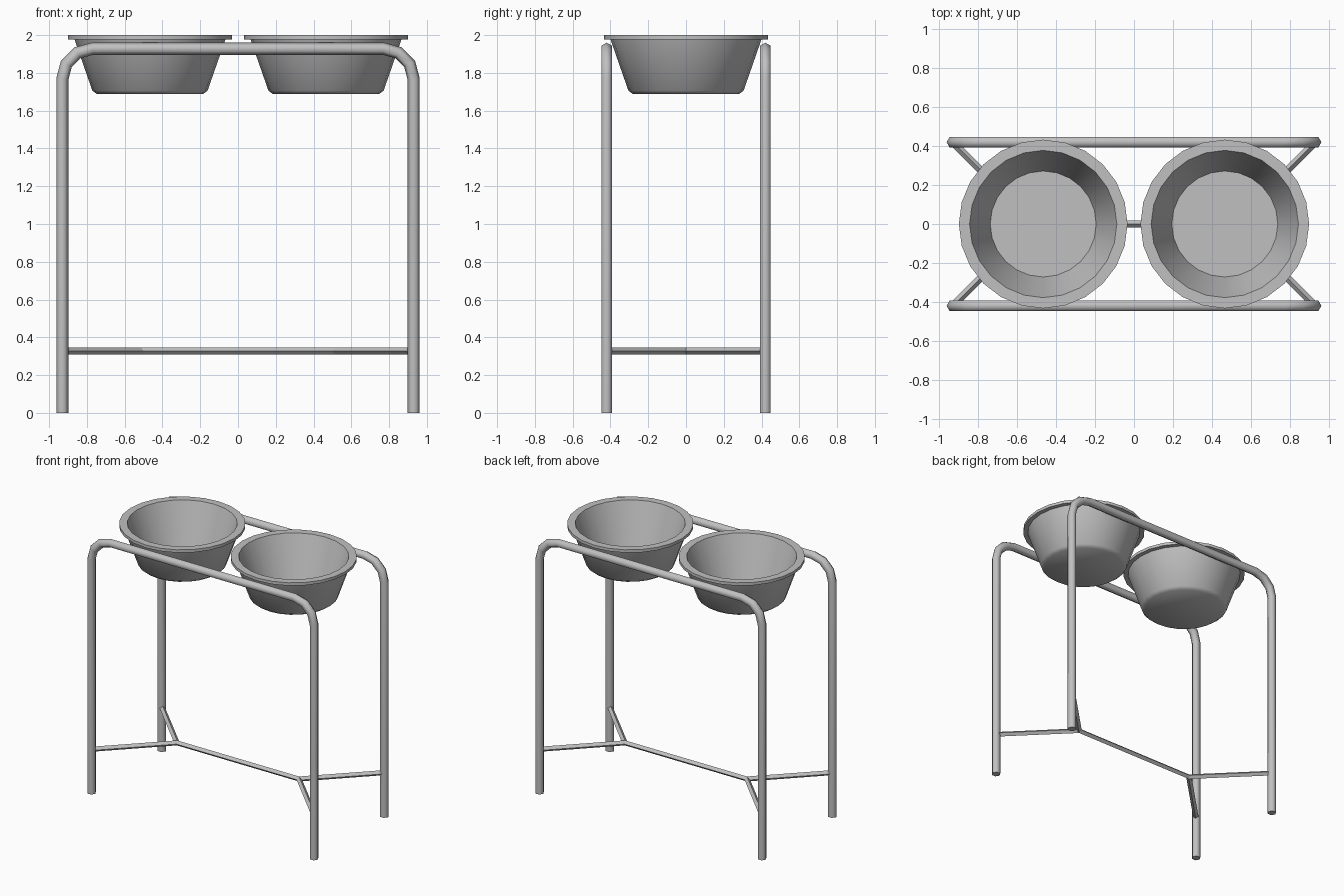
import bpy
import bmesh
import math
from mathutils import Vector

if "Cube" in bpy.data.objects:
    bpy.data.objects.remove(bpy.data.objects["Cube"])

# One grey metal for the whole stand
metal = bpy.data.materials.new("grey metal")
metal.use_nodes = True
grey = (0.53, 0.53, 0.53, 1)
metal.diffuse_color = grey
metal.node_tree.nodes["Principled BSDF"].inputs["Base Color"].default_value = grey


def finish(name, bm, angle):
    """Turn a bmesh into a shaded object with the metal material."""
    bmesh.ops.recalc_face_normals(bm, faces=bm.faces)
    mesh = bpy.data.meshes.new(name)
    bm.to_mesh(mesh)
    bm.free()
    mesh.materials.append(metal)
    obj = bpy.data.objects.new(name, mesh)
    bpy.context.collection.objects.link(obj)
    bpy.ops.object.select_all(action="DESELECT")
    obj.select_set(True)
    bpy.context.view_layer.objects.active = obj
    bpy.ops.object.shade_smooth_by_angle(angle=math.radians(angle))
    return obj


def skin(bm, rings):
    """Bridge successive closed rings of vertices."""
    for a, b in zip(rings, rings[1:]):
        n = len(a)
        for i in range(n):
            j = (i + 1) % n
            bm.faces.new((a[i], a[j], b[j], b[i]))


def tube(name, path, radius, sides, up, angle):
    """Sweep a polygon along a flat path with mitred corners; up is the path plane's normal."""
    bm = bmesh.new()
    path = [Vector(p) for p in path]
    up = Vector(up)
    rings = []
    for i, p in enumerate(path):
        before = (p - path[i - 1]).normalized() if i else None
        after = (path[i + 1] - p).normalized() if i < len(path) - 1 else None
        before, after = before or after, after or before
        side = (before + after).normalized().cross(up)
        side /= side.dot(before.cross(up))
        ring = []
        for k in range(sides):
            a = math.tau * k / sides
            ring.append(bm.verts.new(p + radius * (math.cos(a) * side + math.sin(a) * up)))
        rings.append(ring)
    skin(bm, rings)
    bm.faces.new(rings[0])
    bm.faces.new(rings[-1])
    return finish(name, bm, angle)


def bowl(name, x, profile, sides=24):
    """Lathe an open profile about a vertical axis and close both floors."""
    bm = bmesh.new()
    rings = []
    for r, z in profile:
        angles = [math.tau * k / sides for k in range(sides)]
        rings.append([bm.verts.new((x + r * math.cos(a), r * math.sin(a), z)) for a in angles])
    skin(bm, rings)
    bm.faces.new(rings[0])
    bm.faces.new(rings[-1])
    return finish(name, bm, 45)


# Bent leg frames, front and back
LEG_X, LEG_Y, TOP, BEND = 0.93, 0.42, 1.928, 0.16
arc = [math.radians(a) for a in (0, 30, 60, 90)]
half = [(LEG_X, 0)] + [(LEG_X - BEND + BEND * math.cos(a), TOP - BEND + BEND * math.sin(a)) for a in arc]
outline = half + [(-x, z) for x, z in reversed(half)]
for label, y in (("front", -LEG_Y), ("back", LEG_Y)):
    tube(label + "_leg_frame", [(x, y, z) for x, z in outline], 0.032, 6, (0, 1, 0), 65)

# Lower brace: a centre bar with a fork to the legs at each end
BRACE_Z, FORK_X = 0.328, 0.51
tube("centre_brace", [(-FORK_X, 0, BRACE_Z), (FORK_X, 0, BRACE_Z)], 0.019, 4, (0, 0, 1), 40)
for label, s in (("left", 1), ("right", -1)):
    fork = [(s * LEG_X, LEG_Y, BRACE_Z), (s * FORK_X, 0, BRACE_Z), (s * LEG_X, -LEG_Y, BRACE_Z)]
    tube(label + "_fork_brace", fork, 0.019, 4, (0, 0, 1), 40)

# Bowls: outer floor, wall, flat rim, inner wall, inner floor
profile = [(0.28, 1.687), (0.305, 1.706), (0.4, 1.978), (0.433, 1.978),
           (0.433, 2.0), (0.378, 2.0), (0.272, 1.697)]
for label, s in (("left", 1), ("right", -1)):
    bowl(label + "_bowl", s * 0.466, profile)
